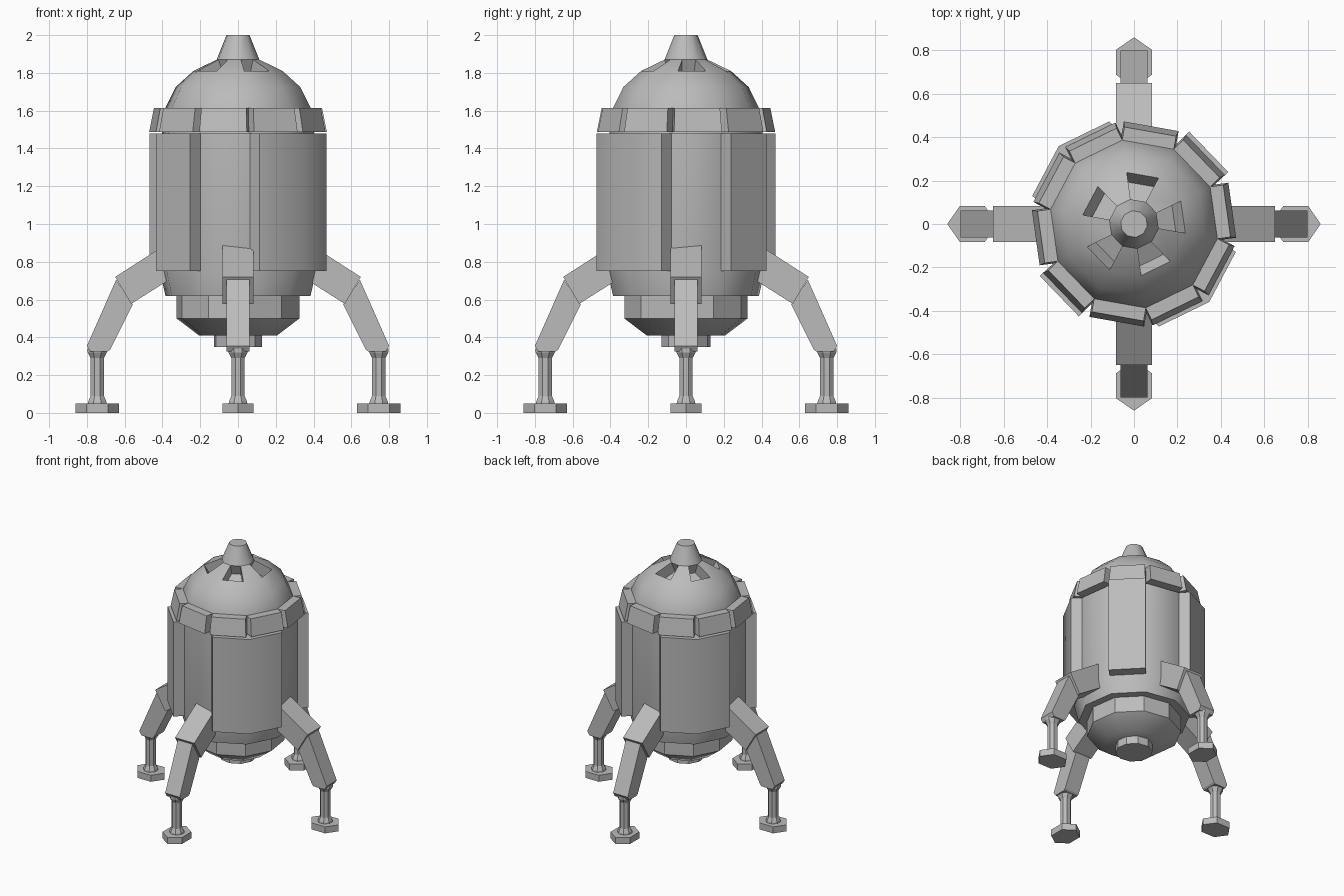
import bpy, bmesh
from math import sin, cos, pi, radians
from mathutils import Vector, Matrix

cube = bpy.data.objects.get("Cube")
if cube:
    bpy.data.objects.remove(cube, do_unlink=True)

metal = bpy.data.materials.new("grey_metal")
metal.use_nodes = True
GREY = (0.5, 0.5, 0.5, 1)
metal.diffuse_color = GREY
metal.node_tree.nodes["Principled BSDF"].inputs["Base Color"].default_value = GREY

SIDES = 10
STEP = 2 * pi / SIDES
START = radians(-46)      # angle of the first hull corner
HULL_R = 0.42


def finish(name, bm, smooth=0, matrix=None):
    """Turn a bmesh into a named object, smoothed below the given angle."""
    if matrix:
        bm.transform(matrix)
    bmesh.ops.recalc_face_normals(bm, faces=bm.faces)
    mesh = bpy.data.meshes.new(name)
    bm.to_mesh(mesh)
    bm.free()
    mesh.materials.append(metal)
    obj = bpy.data.objects.new(name, mesh)
    bpy.context.collection.objects.link(obj)
    if smooth:
        bpy.ops.object.select_all(action='DESELECT')
        obj.select_set(True)
        bpy.context.view_layer.objects.active = obj
        bpy.ops.object.shade_smooth_by_angle(angle=radians(smooth))
    return obj


def ring(r, z, sides=SIDES, start=START):
    return [Vector((r * cos(start + i * 2 * pi / sides),
                    r * sin(start + i * 2 * pi / sides), z)) for i in range(sides)]


def loft(rings):
    """Skin a list of equal closed rings and cap both ends."""
    bm = bmesh.new()
    rows = [[bm.verts.new(p) for p in r] for r in rings]
    for a, b in zip(rows, rows[1:]):
        for i in range(len(a)):
            j = (i + 1) % len(a)
            bm.faces.new((a[i], a[j], b[j], b[i]))
    bm.faces.new(rows[0])
    bm.faces.new(rows[-1])
    return bm


def lathe(profile, sides=SIDES, start=START):
    return loft([ring(r, z, sides, start) for r, z in profile])


def side_plate(points, half_width):
    """Extrude an (x, z) outline symmetrically along y."""
    return loft([[Vector((x, y, z)) for x, z in points] for y in (-half_width, half_width)])


# Hull, lower drum and engine
finish("hull", lathe([(0.39, 0.62), (HULL_R, 0.75), (HULL_R, 1.48)]), 40)
finish("lower_drum", lathe([(0.33, 0.5), (0.33, 0.64)]))
finish("lower_cone", lathe([(0.21, 0.41), (0.33, 0.5)]), 40)
finish("engine_nozzle", lathe([(0.13, 0.35), (0.13, 0.43)]))

# Dome with alternating recessed windows
dome = lathe([(0.41, 1.47), (0.39, 1.615), (0.335, 1.725), (0.24, 1.81),
              (0.115, 1.87), (0.062, 2.0)])
dome.faces.ensure_lookup_table()
panes = [dome.faces[3 * SIDES + i] for i in range(1, SIDES, 2)]
dome.normal_update()
for pane in panes:
    inward = pane.normal.copy()
    if inward.z > 0:
        inward.negate()
    new = bmesh.ops.extrude_discrete_faces(dome, faces=[pane])["faces"][0]
    centre = new.calc_center_median()
    for v in new.verts:
        v.co = centre + (v.co - centre) * 0.92 + inward * 0.085
finish("dome", dome, 40)

# Collar blocks around the dome base
for i in range(SIDES):
    angle = START + (i + 0.5) * STEP
    block = loft([[Vector((x, y, z)) for x, y in
                   ((0.33, -w), (r, -w), (r, w), (0.33, w))]
                  for r, w, z in ((0.457, 0.128, 1.487), (0.432, 0.121, 1.615))])
    finish(f"collar_block_{i}", block, 0, Matrix.Rotation(angle, 4, 'Z'))

# Raised side panels: pairs and singles pushed out from the hull faces
corners = ring(HULL_R, 0)
for name, first, count in (("right_pair", -1, 2), ("left_single", 2, 1),
                           ("left_pair", 4, 2), ("right_single", 7, 1)):
    edge = [corners[(first + k) % SIDES] for k in range(count + 1)]
    out = sum(edge, Vector()).normalized() * 0.079
    outline = [p * 0.98 for p in edge] + [p + out for p in reversed(edge)]
    panel = loft([[p + Vector((0, 0, z)) for p in outline] for z in (0.75, 1.48)])
    finish("side_panel_" + name, panel, 40)

# Four landing legs
ARM = [(0.65, 0.72), (0.566, 0.577), (0.30, 0.745), (0.30, 0.945)]
SHIN = [(0.645, 0.705), (0.80, 0.355), (0.782, 0.325), (0.69, 0.325), (0.677, 0.335),
        (0.557, 0.575)]
STRUT = [(0.055, 0.04), (0.052, 0.06), (0.038, 0.09), (0.038, 0.29), (0.055, 0.32),
         (0.055, 0.34)]
FOOT_X = 0.745
for i, side in enumerate(("left", "back", "right", "front")):
    turn = Matrix.Rotation(i * pi / 2, 4, 'Z')
    place = turn @ Matrix.Translation((FOOT_X, 0, 0))
    finish(side + "_leg_arm", side_plate(ARM, 0.082), 0, turn)
    finish(side + "_leg_shin", side_plate(SHIN, 0.062), 0, turn)
    finish(side + "_leg_strut", lathe(STRUT, 8, pi / 8), 0, place)
    finish(side + "_foot", lathe([(0.115, 0), (0.115, 0.05)], 6, 0), 0,
           place @ Matrix.Diagonal((1, 0.83, 1, 1)))
